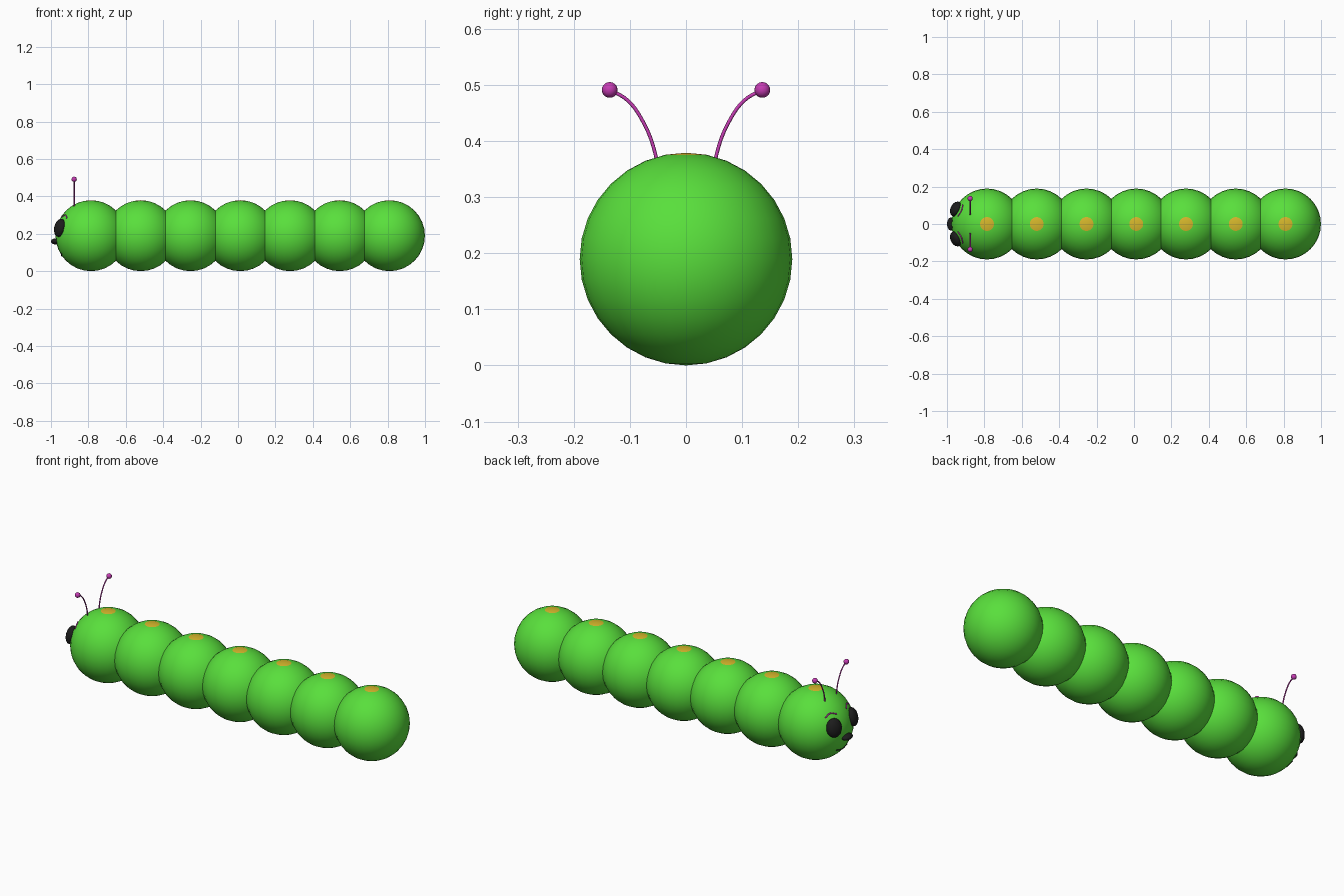
import bpy, math
from mathutils import Vector

if "Cube" in bpy.data.objects:
    bpy.data.objects.remove(bpy.data.objects["Cube"])

R = 0.1895                      # body ball radius
STEP = 0.266
HEAD = Vector((-0.786, 0, R))   # centre of the head ball


def material(name, rgb):
    m = bpy.data.materials.new(name)
    m.diffuse_color = (*rgb, 1)
    m.use_nodes = True
    m.node_tree.nodes["Principled BSDF"].inputs["Base Color"].default_value = m.diffuse_color
    return m


GREEN = material("leaf_green", (0.10, 0.74, 0.045))
YELLOW = material("spot_yellow", (0.68, 0.48, 0.025))
PINK = material("magenta", (0.56, 0.045, 0.45))
BLACK = material("black", (0.012, 0.012, 0.012))


def ball(name, loc, radii, mat, normal=None, seg=32, rings=16):
    """Smooth ball; with a normal, its local x axis points along it."""
    bpy.ops.mesh.primitive_uv_sphere_add(segments=seg, ring_count=rings, radius=1, location=loc)
    o = bpy.context.object
    o.name = name
    o.scale = radii
    if normal:
        o.rotation_euler = (0, -math.asin(normal.z), math.atan2(normal.y, normal.x))
    o.data.materials.append(mat)
    bpy.ops.object.shade_smooth()
    return o


def tube(name, points, radius, mat):
    """Thin round tube through a few points."""
    c = bpy.data.curves.new(name, 'CURVE')
    c.dimensions = '3D'
    c.bevel_depth = radius
    c.bevel_resolution = 2
    c.resolution_u = 8
    c.use_fill_caps = True
    s = c.splines.new('BEZIER')
    s.bezier_points.add(len(points) - 1)
    for bp, p in zip(s.bezier_points, points):
        bp.co = p
        bp.handle_left_type = bp.handle_right_type = 'AUTO'
    c.materials.append(mat)
    o = bpy.data.objects.new(name, c)
    bpy.context.collection.objects.link(o)
    return o


def on_head(y, dz):
    """Point on the front of the head ball."""
    return HEAD + Vector((-math.sqrt(R * R - y * y - dz * dz), y, dz))


# Body balls, with the top cap of faces coloured as a yellow spot
for i in range(7):
    o = ball("head" if i == 0 else f"body_segment_{i}",
             HEAD + Vector((i * STEP, 0, 0)), (R, R, R), GREEN)
    o.data.materials.append(YELLOW)
    for f in o.data.polygons:
        f.material_index = 1 if f.center.z > 0.98 else 0

# Eyes, eyebrows and feelers on both sides
for side, s in (("left", 1), ("right", -1)):
    eye = on_head(0.08 * s, 0.042)
    ball(f"{side}_eye", eye, (0.027, 0.042, 0.049), BLACK, (eye - HEAD).normalized(), 24, 12)
    tube(f"{side}_eyebrow",
         [on_head(y * s, dz) for y, dz in ((0.102, 0.094), (0.072, 0.11), (0.04, 0.10))],
         0.0035, PINK)
    x = -0.876
    tube(f"{side}_feeler",
         [(x, y * s, z) for y, z in ((0.049, 0.335), (0.055, 0.378), (0.077, 0.435),
                                     (0.105, 0.473), (0.136, 0.491))],
         0.0032, PINK)
    ball(f"{side}_feeler_tip", (x, 0.136 * s, 0.491), (0.014,) * 3, PINK, None, 16, 10)

# Nose and mouth
ball("nose", (-0.976, 0, 0.159), (0.024, 0.036, 0.016), BLACK, None, 24, 12)
tube("mouth", [on_head(y, dz) for y, dz in ((-0.045, -0.096), (0, -0.107), (0.045, -0.096))],
     0.0035, BLACK)
